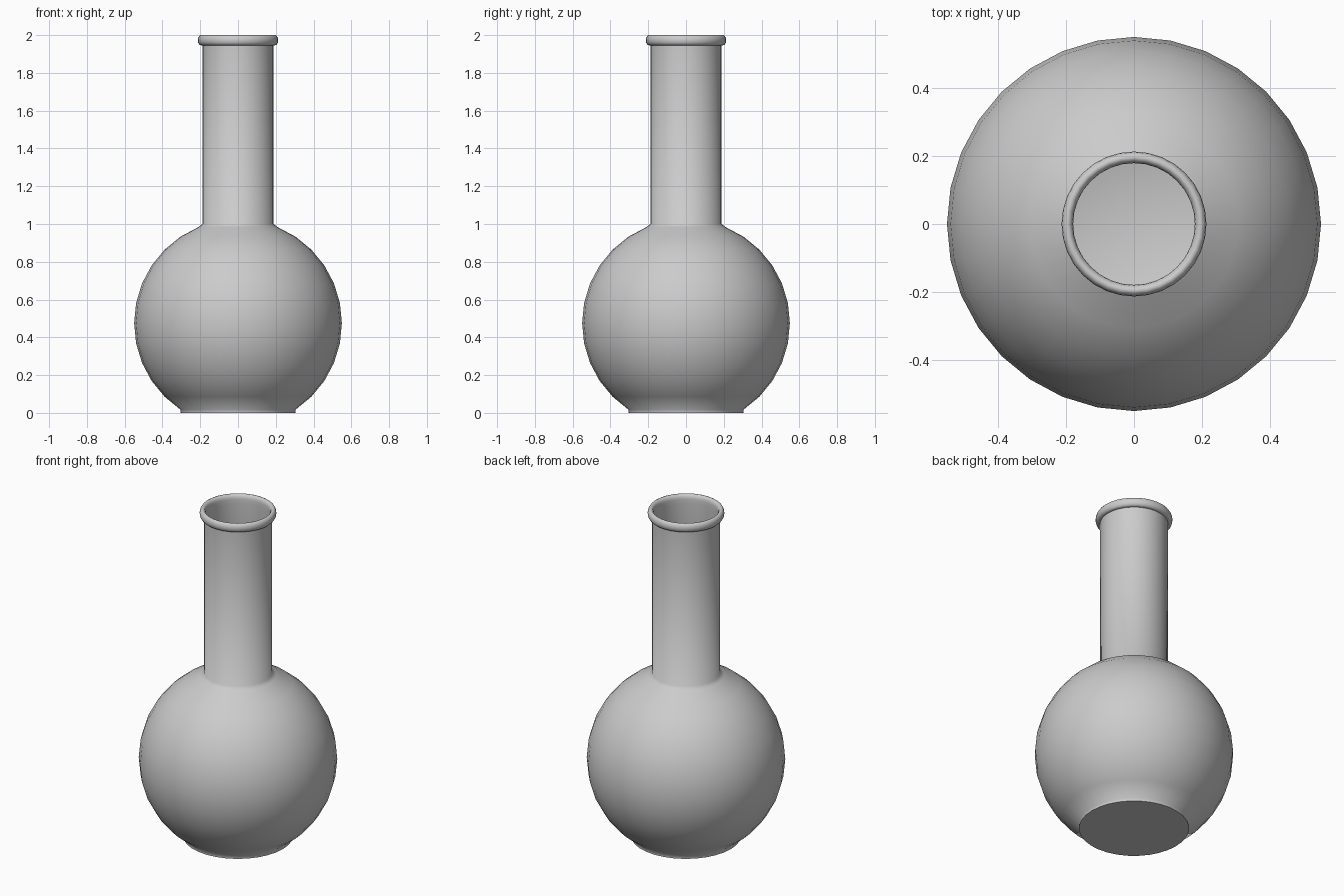
import bpy, bmesh
from math import sin, cos, pi, radians

if "Cube" in bpy.data.objects:
    bpy.data.objects.remove(bpy.data.objects["Cube"])

SEGMENTS = 32
CENTRE_Z, BULB_R, NECK_R, WALL = 0.475, 0.55, 0.188, 0.008


def bulb(radius):
    """Side profile of the round body, from foot to shoulder."""
    angles = [radians(11.25 * i) for i in range(-5, 7)]
    return [(radius * cos(a), CENTRE_Z + radius * sin(a)) for a in angles]


def lathe(name, profile):
    """Revolve an (r, z) profile around the z axis."""
    bm = bmesh.new()
    verts = [bm.verts.new((r, 0, z)) for r, z in profile]
    edges = [bm.edges.new(pair) for pair in zip(verts, verts[1:])]
    bmesh.ops.spin(bm, geom=verts + edges, cent=(0, 0, 0), axis=(0, 0, 1),
                   angle=2 * pi, steps=SEGMENTS)
    bmesh.ops.remove_doubles(bm, verts=bm.verts[:], dist=0.0005)
    bmesh.ops.recalc_face_normals(bm, faces=bm.faces[:])
    mesh = bpy.data.meshes.new(name)
    bm.to_mesh(mesh)
    bm.free()
    obj = bpy.data.objects.new(name, mesh)
    bpy.context.collection.objects.link(obj)
    bpy.ops.object.select_all(action='DESELECT')
    obj.select_set(True)
    bpy.context.view_layer.objects.active = obj
    bpy.ops.object.shade_smooth_by_angle(angle=radians(80))
    return obj


# Flat foot, round body and straight neck
outer = [(0, 0), (0.305, 0)] + bulb(BULB_R) + [(NECK_R, 1.0), (NECK_R, 1.946)]

# Rounded lip rolling from outside to inside
lip = [(0.196 + 0.017 * cos(a), 1.973 + 0.027 * sin(a))
       for a in (radians(d) for d in range(-90, 181, 30))]

# Thin-walled hollow inside, down to the flat floor
inner = [(NECK_R - WALL, 1.946), (NECK_R - WALL, 1.0)]
inner += bulb(BULB_R - WALL)[::-1] + [(0, CENTRE_Z + (BULB_R - WALL) * sin(radians(-56.25)))]

lathe("flask", outer + lip + inner)
